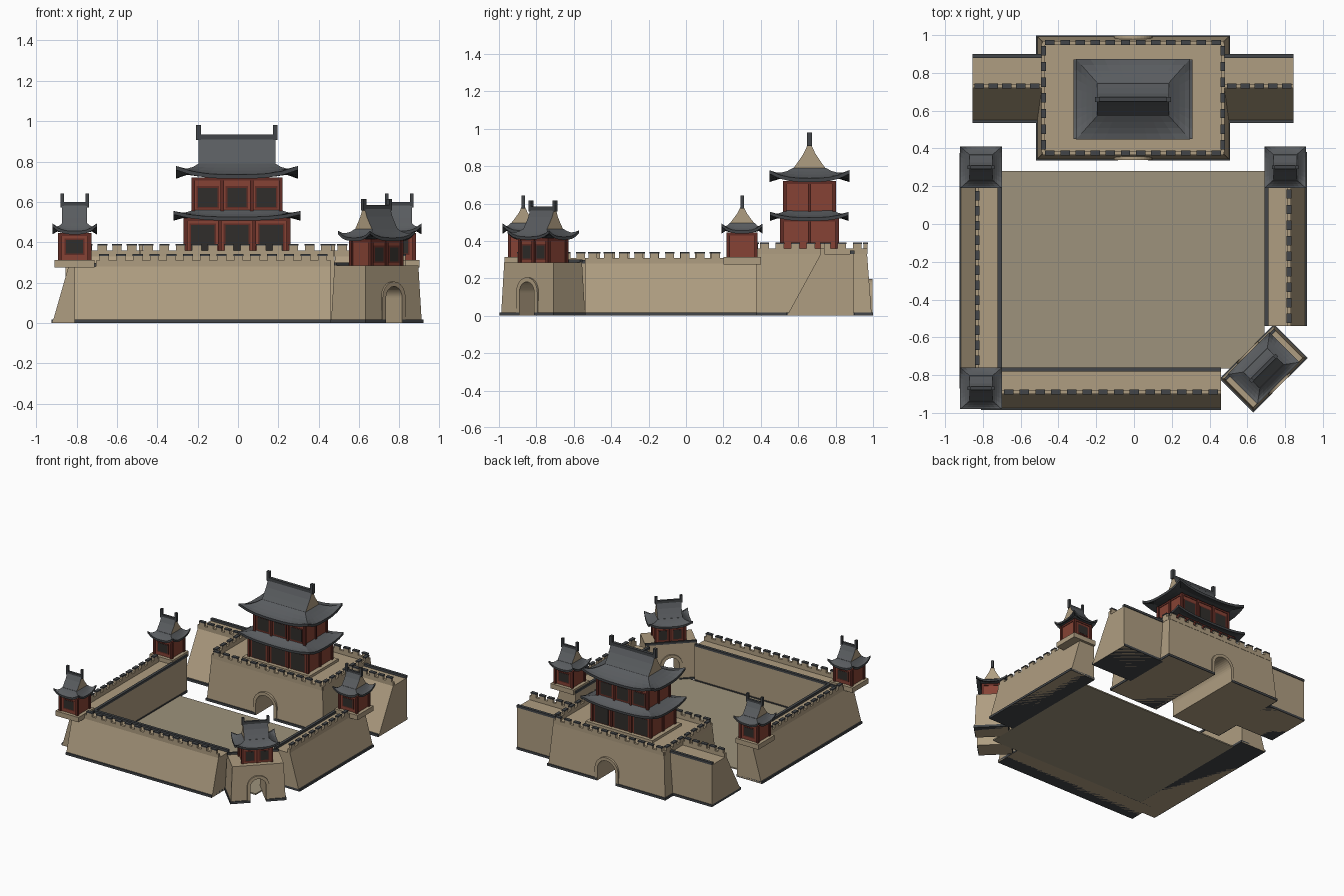
import bpy, bmesh
from math import pi, sin, cos
from mathutils import Matrix, Vector

if "Cube" in bpy.data.objects:
    bpy.data.objects.remove(bpy.data.objects["Cube"])


def mat(name, r, g, b):
    m = bpy.data.materials.new(name)
    m.diffuse_color = (r, g, b, 1)
    m.use_nodes = True
    m.node_tree.nodes["Principled BSDF"].inputs["Base Color"].default_value = m.diffuse_color
    return m


STONE = mat("stone", .43, .34, .22)
EARTH = mat("earth", .34, .29, .20)
TRIM = mat("dark_trim", .055, .06, .065)
TILE = mat("roof_tile", .10, .107, .115)
RED = mat("red_wood", .24, .055, .035)
FRAME = mat("dark_red_wood", .12, .025, .018)
DARK = mat("dark_opening", .03, .027, .024)


def place(x, y, deg=0):
    return Matrix.Translation((x, y, 0)) @ Matrix.Rotation(deg * pi / 180, 4, 'Z')


def make(name, bm, M, *mats):
    bmesh.ops.recalc_face_normals(bm, faces=bm.faces)
    me = bpy.data.meshes.new(name)
    bm.to_mesh(me)
    bm.free()
    for m in mats:
        me.materials.append(m)
    ob = bpy.data.objects.new(name, me)
    ob.matrix_world = M
    bpy.context.collection.objects.link(ob)
    return ob


def box(bm, x0, x1, y0, y1, z0, z1, inset=0):
    vs = bmesh.ops.create_cube(bm, size=1)['verts']
    for v in vs:
        i = inset if v.co.z > 0 else 0
        v.co = (x1 - i if v.co.x > 0 else x0 + i, y1 - i if v.co.y > 0 else y0 + i,
                z1 if v.co.z > 0 else z0)


def boxes(name, M, m, *specs):
    bm = bmesh.new()
    for s in specs:
        box(bm, *s)
    return make(name, bm, M, m)


def prism(bm, pts, a, b, along_x=True):
    ends = [[bm.verts.new((t, u, z) if along_x else (u, t, z)) for u, z in pts] for t in (a, b)]
    caps = [bm.faces.new(e) for e in ends]
    for i in range(len(pts)):
        j = (i + 1) % len(pts)
        bm.faces.new((ends[0][i], ends[0][j], ends[1][j], ends[1][i]))
    return caps


# Crenellated parapet: low wall, merlons and dark caps along local x
def crenels(name, M, a, b, y, h, pitch=.081):
    n = max(1, round((b - a) / pitch))
    p = (b - a) / n
    xs = [a + (i + .5) * p for i in range(n)]
    boxes(name + "_merlons", M, STONE, (a, b, y - .01, y + .01, h, h + .03),
          *[(x - .023, x + .023, y - .01, y + .01, h + .03, h + .053) for x in xs])
    boxes(name + "_merlon_caps", M, TRIM,
          *[(x - .025, x + .025, y - .013, y + .013, h + .053, h + .062) for x in xs])


# Battered wall: outer side faces local -y
def wall(name, M, a, b, hw, top, h, ca, cb):
    bm = bmesh.new()
    prism(bm, [(-hw, 0), (hw - .005, 0), (hw - .005, h), (top, h)], a, b)
    make(name, bm, M, STONE)
    boxes(name + "_plinth", M, TRIM, (a, b, -hw - .005, hw, 0, .018))
    boxes(name + "_inner_kerb", M, TRIM, (a, b, hw - .022, hw, h, h + .018))
    crenels(name, M, ca, cb, top + .01, h)


def arch(r, spring, z0):
    return [(-r, z0)] + [(-r * cos(pi * i / 16), spring + r * sin(pi * i / 16))
                         for i in range(17)] + [(r, z0)]


# Gate base with a through arch and a stone arch lining
def gate(name, M, hx, hy, h, inset, r, spring):
    body = boxes(name, M, STONE, (-hx, hx, -hy, hy, 0, h, inset))
    plinth = boxes(name + "_plinth", M, TRIM, (-hx - .006, hx + .006, -hy - .006, hy + .006, 0, .018))
    bm = bmesh.new()
    prism(bm, arch(r, spring, -.05), -hy - .1, hy + .1, False)
    cutter = make("arch_cutter", bm, M)
    cutter.hide_render = True
    for ob in (body, plinth):
        md = ob.modifiers.new("arch", 'BOOLEAN')
        md.object, md.operation, md.solver = cutter, 'DIFFERENCE', 'EXACT'
        bpy.context.view_layer.update()
        me = bpy.data.meshes.new_from_object(ob.evaluated_get(bpy.context.evaluated_depsgraph_get()))
        ob.modifiers.clear()
        ob.data = me
    bpy.data.objects.remove(cutter)
    bm = bmesh.new()
    prism(bm, arch(r + .022, spring, 0) + arch(r - .002, spring, 0)[::-1], -hy - .004, hy + .004, False)
    make(name + "_arch_lining", bm, M, STONE)


# Curved hipped skirt with lifted corners
def skirt(name, M, ex, ey, ze, ix, iy, zi, lift, th):
    bm = bmesh.new()
    N, K = 8, 4

    def ring(t, dz):
        x, y = ix + (ex - ix) * t, iy + (ey - iy) * t
        out = []
        for k in range(4):
            for i in range(N):
                s = -1 + 2 * i / N
                px, py = [(s * x, -y), (x, s * y), (-s * x, y), (-x, -s * y)][k]
                z = ze + (zi - ze) * (1 - t) ** 1.5 + lift * t * t * abs(s) ** 3 + dz
                out.append(bm.verts.new((px, py, z)))
        return out
    rings = [ring(i / K, 0) for i in range(K + 1)] + [ring(1, -th), ring(.5, -th), ring(0, -th - (zi - ze) * .8)]
    for r0, r1 in zip(rings, rings[1:]):
        for i in range(4 * N):
            j = (i + 1) % (4 * N)
            bm.faces.new((r0[i], r0[j], r1[j], r1[i]))
    bm.faces.new(rings[0])
    bm.faces.new(rings[-1])
    ob = make(name, bm, M, TILE, TRIM)
    for f in ob.data.polygons:
        if f.index >= K * 4 * N and f.index < (K + 3) * 4 * N:
            f.material_index = 1


# Hip-and-gable roof: skirt, gable block, ridge and end finials
def roof(name, M, ex, ey, ze, gx, gy, zi, za, lift, th, fin, fw):
    skirt(name + "_roof_skirt", M, ex, ey, ze, gx, gy, zi, lift, th)
    h = za - zi
    half = [(gy, zi - .004), (gy * .68, zi + h * .26), (gy * .36, zi + h * .58), (.006, za)]
    bm = bmesh.new()
    caps = prism(bm, half + [(-y, z) for y, z in half[::-1]], -gx, gx)
    for c in caps:
        c.material_index = 1
    make(name + "_roof_gable", bm, M, TILE, STONE)
    w = fw / 2
    boxes(name + "_ridge", M, TRIM, (-gx - w, gx + w, -w, w, za - .012, za + .012),
          *[(s * gx - w, s * gx + w, -w * 1.1, w * 1.1, za - .015, fin) for s in (-1, 1)])


# Timber storey with posts and dark openings front and back
def storey(name, M, hx, hy, z0, z1, bays, sides, w0, w1, fill=.56):
    boxes(name + "_storey", M, RED, (-hx, hx, -hy, hy, z0, z1))
    p, p2 = 2 * hx / bays, 2 * hy / sides
    posts = [(-hx + i * p, s * hy) for i in range(bays + 1) for s in (-1, 1)]
    posts += [(s * hx, -hy + i * p2) for i in range(1, sides) for s in (-1, 1)]
    beams = [(-hx - .004, hx + .004, -hy - .004, hy + .004, z1 - .015, z1)]
    boxes(name + "_posts", M, FRAME, *beams,
          *[(x - .009, x + .009, y - .009, y + .009, z0, z1) for x, y in posts])
    mids = [(-hx + (i + .5) * p, s * hy) for i in range(bays) for s in (-1, 1)]
    for part, m, g, d in (("frames", FRAME, .008, .003), ("openings", DARK, 0, .005)):
        hw = p * fill / 2 + g
        boxes(name + "_" + part, M, m, *[(x - hw, x + hw, y - d, y + d, w0 - g, w1 + g) for x, y in mids])


# Courtyard and enclosing walls
boxes("courtyard", Matrix(), EARTH, (-.705, .69, -.765, .28, 0, .01))
wall("front_wall", place(-.175, -.87), -.635, .635, .11, -.03, .28, -.53, .635)
wall("right_wall", place(.80, -.08, 90), -.46, .46, .11, -.03, .28, -.46, .28)
wall("left_wall", place(-.81, -.25, -90), -.625, .62, .11, -.03, .28, -.44, .51)
wall("left_wing_wall", place(-.68, .72), -.175, .19, .18, 0, .33, -.175, .19)
wall("right_wing_wall", place(.67, .72), -.19, .175, .18, 0, .33, -.19, .175)

# Main gatehouse
C = place(-.005, .668)
gate("main_gate", C, .508, .325, .33, .025, .08, .095)
for n, deg, half, off in (("front", 0, .48, .292), ("right", 90, .29, .475),
                          ("back", 180, .48, .292), ("left", 270, .29, .475)):
    crenels("gate_" + n, C @ place(0, 0, deg), -half, half, -off, .33)
T = place(-.005, .66)
boxes("main_tower_base", T, STONE, (-.29, .29, -.18, .18, .33, .35))
storey("main_tower_lower", T, .255, .148, .35, .52, 3, 2, .355, .485, .68)
skirt("main_tower_middle_eave", T, .315, .21, .525, .21, .125, .565, .03, .018)
storey("main_tower_upper", T, .217, .132, .55, .72, 3, 2, .575, .67, .66)
roof("main_tower", T, .302, .213, .735, .19, .088, .79, .922, .043, .02, .98, .024)

# Three square corner towers
for n, x, y in (("back_left", -.81, .30), ("front_left", -.81, -.87), ("back_right", .80, .30)):
    M = place(x, y)
    boxes(n + "_tower_base", M, STONE, (-.1, .1, -.1, .1, .275, .313))
    storey(n + "_tower", M, .074, .074, .313, .445, 1, 1, .345, .41)
    roof(n + "_tower", M, .11, .11, .455, .062, .068, .495, .588, .038, .016, .642, .017)

# Diagonal corner gate
D = place(.686, -.764, 45)
gate("corner_gate", D, .198, .12, .285, .012, .058, .125)
boxes("corner_gate_kerb", D, TRIM, (-.186, .186, .094, .11, .285, .3))
storey("corner_tower", D, .105, .068, .285, .415, 2, 1, .305, .375)
roof("corner_tower", D, .158, .112, .422, .09, .062, .465, .572, .035, .016, .615, .018)
